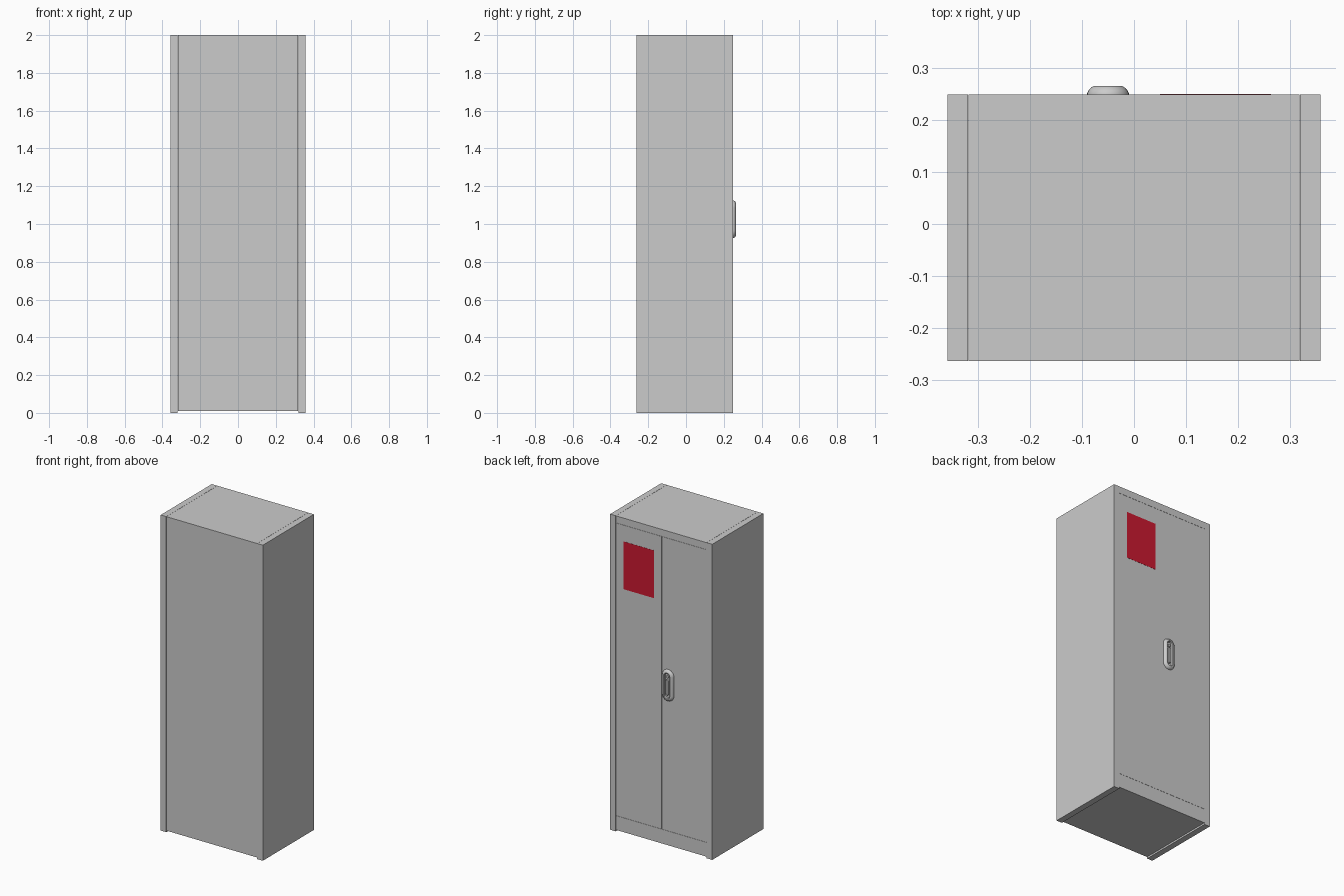
import bpy, bmesh, math

if "Cube" in bpy.data.objects:
    bpy.data.objects.remove(bpy.data.objects["Cube"])

HX, Y0, Y1, H = 0.358, -0.263, 0.249, 2.0   # cabinet half width, depth range, height
IX = 0.319                                  # inner edge of the side walls


def box(name, x, y, z):
    bm = bmesh.new()
    bmesh.ops.create_cube(bm, size=1)
    for v in bm.verts:
        v.co = [r[0] if c < 0 else r[1] for c, r in zip(v.co, (x, y, z))]
    me = bpy.data.meshes.new(name)
    bm.to_mesh(me)
    bm.free()
    ob = bpy.data.objects.new(name, me)
    bpy.context.collection.objects.link(ob)
    return ob


def stadium_loft(name, cx, cz, straight, rings, n=16):
    """Skin vertical stadium outlines given as (radius, y), capping the last one."""
    bm = bmesh.new()
    loops = []
    for r, y in rings:
        loop = []
        for side in (0, 1):
            for i in range(n + 1):
                a = math.pi * (side + i / n)
                dz = straight if side == 0 else -straight
                loop.append(bm.verts.new((cx + r * math.cos(a), y, cz + dz + r * math.sin(a))))
        loops.append(loop)
    for a, b in zip(loops, loops[1:]):
        for i in range(len(a)):
            j = (i + 1) % len(a)
            bm.faces.new((a[i], a[j], b[j], b[i]))
    bm.faces.new(loops[-1])
    bm.faces.new(loops[0])
    bmesh.ops.recalc_face_normals(bm, faces=bm.faces)
    me = bpy.data.meshes.new(name)
    bm.to_mesh(me)
    bm.free()
    ob = bpy.data.objects.new(name, me)
    bpy.context.collection.objects.link(ob)
    bpy.context.view_layer.objects.active = ob
    ob.select_set(True)
    bpy.ops.object.shade_smooth_by_angle(angle=math.radians(35))
    ob.select_set(False)
    return ob


# side walls
for side, s in (("left", -1), ("right", 1)):
    box(side + "_wall", sorted((s * IX, s * HX)), (Y0, Y1), (0, H))

# top, base and plain panel opposite the doors
W = IX - 0.001
box("top_panel", (-W, W), (Y0, Y1), (1.956, H))
box("base_panel", (-W, W), (Y0, Y1), (0.01, 0.1))
box("plain_panel", (-W, W), (Y0, Y0 + 0.02), (0.1, 1.956))

# pair of doors
box("door_a", (-W, -0.005), (Y1 - 0.02, Y1), (0.101, 1.955))
box("door_b", (-0.003, W), (Y1 - 0.02, Y1), (0.101, 1.955))

# red sign plate
sign = box("sign_plate", (0.05, 0.263), (Y1 - 0.001, Y1 + 0.001), (1.55, 1.852))
red = bpy.data.materials.new("red")
red.diffuse_color = (0.6, 0.01, 0.03, 1)
red.use_nodes = True
red.node_tree.nodes["Principled BSDF"].inputs["Base Color"].default_value = red.diffuse_color
sign.data.materials.append(red)

# recessed handle: domed bezel, slot, lever and lock
HC, HZ = -0.05, 1.025
stadium_loft("handle_bezel", HC, HZ, 0.06, [
    (0.040, Y1 - 0.002), (0.040, Y1 + 0.002), (0.037, Y1 + 0.008), (0.032, Y1 + 0.013),
    (0.027, Y1 + 0.016), (0.022, Y1 + 0.016), (0.019, Y1 + 0.013), (0.018, Y1 + 0.002)])
stadium_loft("handle_lever", HC, HZ - 0.01, 0.04, [
    (0.010, Y1), (0.010, Y1 + 0.011), (0.008, Y1 + 0.013)])
stadium_loft("handle_lock", HC, HZ + 0.056, 0.0005, [
    (0.009, Y1), (0.009, Y1 + 0.008), (0.008, Y1 + 0.009)])
